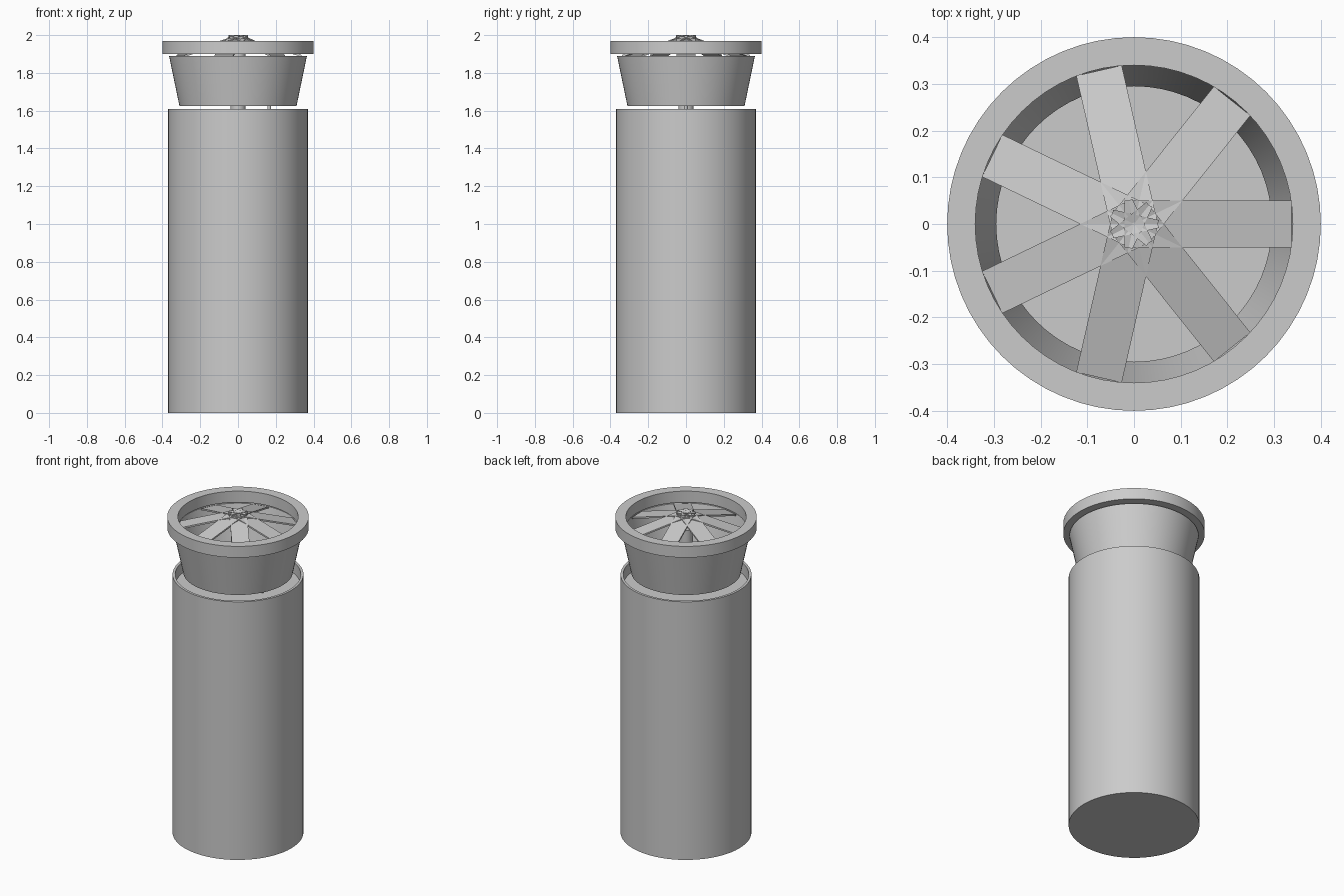
import bpy, math
from mathutils import Matrix, Vector

cube = bpy.data.objects.get("Cube")
if cube:
    bpy.data.objects.remove(cube, do_unlink=True)

grey = bpy.data.materials.new("plain_grey")
grey.use_nodes = True
grey.diffuse_color = (0.6, 0.6, 0.6, 1)
grey.node_tree.nodes["Principled BSDF"].inputs["Base Color"].default_value = (0.6, 0.6, 0.6, 1)


def add_mesh(name, verts, faces):
    mesh = bpy.data.meshes.new(name)
    mesh.from_pydata(verts, [], faces)
    mesh.materials.append(grey)
    obj = bpy.data.objects.new(name, mesh)
    bpy.context.collection.objects.link(obj)
    return obj


def lathe(name, profile, ring=False, centre=(0, 0), sides=64):
    """Spin an (r, z) profile; a ring closes on itself, otherwise its ends are capped."""
    verts, faces = [], []
    for r, z in profile:
        for i in range(sides):
            a = 2 * math.pi * i / sides
            verts.append((centre[0] + r * math.cos(a), centre[1] + r * math.sin(a), z))
    n = len(profile)
    for k in range(n if ring else n - 1):
        lo, hi = k * sides, (k + 1) % n * sides
        for i in range(sides):
            j = (i + 1) % sides
            faces.append((lo + i, lo + j, hi + j, hi + i))
    if not ring:
        faces.append(tuple(reversed(range(sides))))
        faces.append(tuple(range((n - 1) * sides, n * sides)))
    obj = add_mesh(name, verts, faces)
    bpy.ops.object.select_all(action="DESELECT")
    obj.select_set(True)
    bpy.context.view_layer.objects.active = obj
    bpy.ops.object.shade_smooth_by_angle(angle=math.radians(30))
    return obj


# Body with a shallow recess in its top
FLOOR = 1.54
lathe("body", [(0.37, 0), (0.37, 1.61), (0.355, 1.61), (0.355, FLOOR)])

# Tapered collar and the flat ring floating just above it
lathe("collar", [(0.31, 1.625), (0.365, 1.89), (0.35, 1.89), (0.295, 1.625)], ring=True)
lathe("top_ring", [(0.40, 1.90), (0.40, 1.97), (0.34, 1.97), (0.34, 1.90)], ring=True)

# Central shaft, its thin spindle and the off-centre pin
lathe("shaft", [(0.04, FLOOR), (0.04, 1.90)], sides=32)
lathe("spindle", [(0.009, 1.90), (0.009, 1.995)], sides=16)
lathe("pin", [(0.01, FLOOR), (0.01, 1.70)], centre=(0.165, 0), sides=16)

# Seven flat blades sloping down from the hub to the collar
BLADES, HALF, THICK = 7, 0.05, 0.01
box_faces = [(0, 1, 3, 2), (4, 6, 7, 5), (0, 4, 5, 1), (2, 3, 7, 6), (0, 2, 6, 4), (1, 5, 7, 3)]
for k in range(BLADES):
    turn = Matrix.Rotation(2 * math.pi * k / BLADES, 3, "Z")
    verts = [turn @ Vector((r, y, z - t))
             for r, z in ((-0.02, 2.0), (0.337, 1.895))
             for y in (-HALF, HALF)
             for t in (0, THICK)]
    add_mesh(f"blade_{k + 1}", verts, box_faces)
